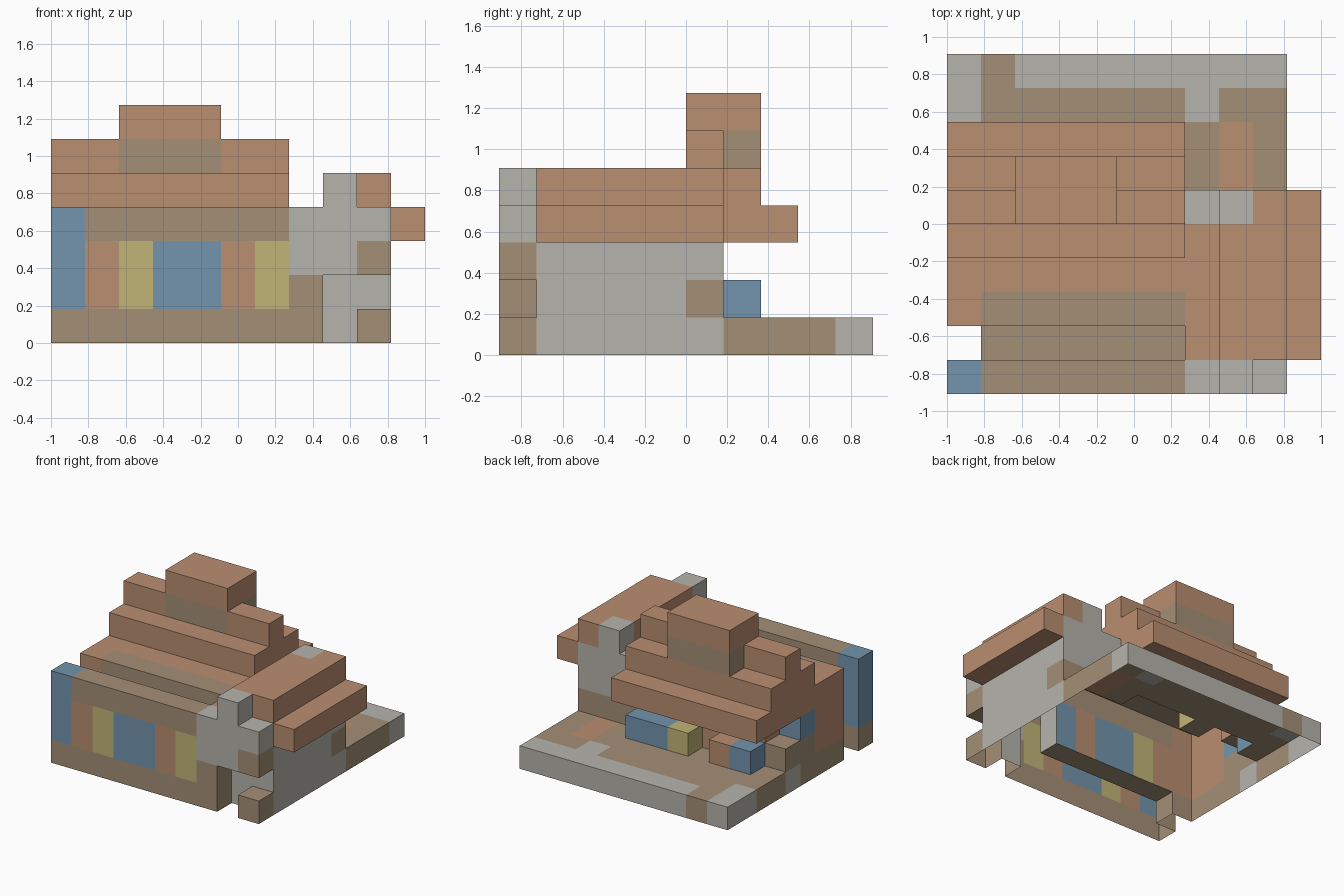
import bpy, bmesh

if "Cube" in bpy.data.objects:
    bpy.data.objects.remove(bpy.data.objects["Cube"])

U = 2 / 11  # one building block


def srgb(r, g, b):
    lin = lambda c: (c / 255 / 12.92) if c < 11 else ((c / 255 + 0.055) / 1.055) ** 2.4
    return (lin(r), lin(g), lin(b), 1)


PALETTE = {"terracotta": (186, 142, 113), "tan": (164, 143, 118), "stone_grey": (182, 180, 172),
           "glass_blue": (115, 148, 173), "glass_yellow": (192, 181, 119)}
mats = {}
for n, c in PALETTE.items():
    mats[n] = bpy.data.materials.new(n)
    mats[n].diffuse_color = srgb(*c)
T, N, G, B, Y = PALETTE
ORDER = list(PALETTE)

cells = {}  # (x, y, z) -> (part, colour)


def box(part, col, x0, x1, y0, y1, z0, z1):
    for x in range(x0, x1):
        for y in range(y0, y1):
            for z in range(z0, z1):
                cells[x, y, z] = (part, col)


def clear(x0, x1, y0, y1, z0, z1):
    for k in [k for k in cells if x0 <= k[0] < x1 and y0 <= k[1] < y1 and z0 <= k[2] < z1]:
        del cells[k]


# base slab with paving pattern
P = "base_slab"
box(P, N, 0, 10, 1, 10, 0, 1)
box(P, G, 0, 10, 9, 10, 0, 1)
box(P, N, 1, 2, 9, 10, 0, 1)
box(P, G, 0, 1, 8, 10, 0, 1)
box(P, G, 7, 8, 8, 9, 0, 1)
box(P, T, 8, 9, 6, 8, 0, 1)
box(P, G, 0, 1, 5, 6, 0, 1)
clear(0, 1, 1, 2, 0, 1)

# main hall walls
P = "hall_walls"
box(P, T, 0, 7, 2, 6, 1, 3)
box(P, N, 0, 1, 4, 6, 1, 2)
box(P, B, 0, 1, 4, 5, 2, 3)
clear(0, 1, 5, 6, 2, 3)
for x, c in ((6, B), (4, B), (3, B), (2, Y)):
    box(P, c, x, x + 1, 2, 3, 1, 3)

# main stepped roof
P = "hall_roof"
box(P, T, 0, 7, 2, 8, 3, 4)
box(P, N, 1, 7, 2, 3, 3, 4)
box(P, T, 0, 7, 4, 7, 4, 5)
box(P, T, 0, 7, 5, 6, 5, 6)

# chimney with tan band
box("chimney", N, 2, 5, 5, 7, 5, 6)
box("chimney", T, 2, 5, 5, 7, 6, 7)

# front screen with coloured panes
box("front_screen", N, 0, 8, 0, 1, 0, 1)
box("front_screen", N, 1, 7, 0, 1, 3, 4)
box("front_glass", B, 0, 1, 0, 1, 1, 4)
for x, c in enumerate((T, Y, B, B, T, Y), 1):
    box("front_glass", c, x, x + 1, 0, 1, 1, 3)

# low coloured blocks along the back
for x, c in ((1, B), (2, T), (4, Y), (5, B), (6, B)):
    box("back_glass", c, x, x + 1, 6, 7, 1, 2)

# side wing walls
P = "wing_walls"
box(P, G, 7, 10, 1, 6, 0, 4)
box(P, N, 7, 10, 5, 6, 1, 2)
box(P, G, 8, 9, 5, 6, 4, 5)

# wing front gable and entrance
P = "wing_gable"
box(P, G, 7, 10, 0, 1, 2, 4)
box(P, G, 8, 9, 0, 1, 4, 5)
box(P, N, 9, 10, 0, 1, 2, 3)
box(P, N, 7, 8, 0, 1, 1, 2)
box("entrance_post", N, 9, 10, 0, 1, 0, 1)

# wing roof
P = "wing_roof"
box(P, T, 7, 8, 1, 5, 3, 4)
box(P, T, 8, 9, 1, 5, 4, 5)
box(P, T, 9, 10, 1, 6, 4, 5)
box(P, T, 10, 11, 1, 6, 3, 4)

# turn blocks into outer shells, open underneath
AXES = [((1, 0, 0), ((1, 0, 0), (1, 1, 0), (1, 1, 1), (1, 0, 1))),
        ((-1, 0, 0), ((0, 0, 0), (0, 0, 1), (0, 1, 1), (0, 1, 0))),
        ((0, 1, 0), ((0, 1, 0), (0, 1, 1), (1, 1, 1), (1, 1, 0))),
        ((0, -1, 0), ((0, 0, 0), (1, 0, 0), (1, 0, 1), (0, 0, 1))),
        ((0, 0, 1), ((0, 0, 1), (1, 0, 1), (1, 1, 1), (0, 1, 1))),
        ((0, 0, -1), ((0, 0, 0), (0, 1, 0), (1, 1, 0), (1, 0, 0)))]

for part in dict.fromkeys(p for p, c in cells.values()):
    bm = bmesh.new()
    verts = {}
    for (x, y, z), (p, col) in cells.items():
        if p != part:
            continue
        for (dx, dy, dz), quad in AXES:
            if (x + dx, y + dy, z + dz) in cells or z + dz < 0:
                continue
            vs = []
            for a, b, c in quad:
                k = (x + a, y + b, z + c)
                if k not in verts:
                    verts[k] = bm.verts.new((k[0] * U - 1, (k[1] - 5) * U, k[2] * U))
                vs.append(verts[k])
            bm.faces.new(vs).material_index = ORDER.index(col)
    me = bpy.data.meshes.new(part)
    bm.to_mesh(me)
    bm.free()
    for n in ORDER:
        me.materials.append(mats[n])
    bpy.context.collection.objects.link(bpy.data.objects.new(part, me))

for m in bpy.data.materials:
    if m.users and not m.is_grease_pencil:
        m.use_nodes = True
        m.node_tree.nodes["Principled BSDF"].inputs["Base Color"].default_value = m.diffuse_color
